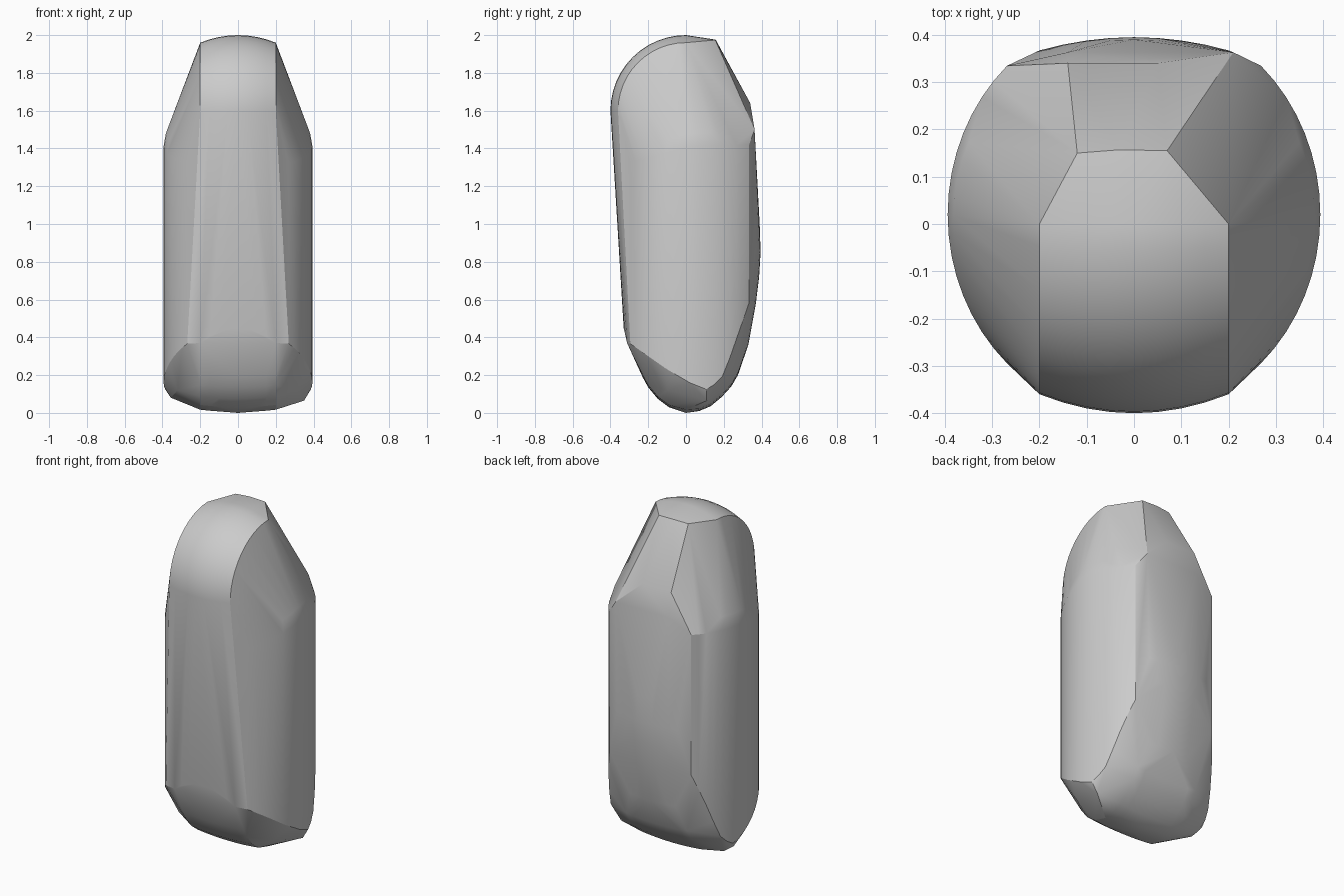
import bpy, bmesh, math

if "Cube" in bpy.data.objects:
    bpy.data.objects.remove(bpy.data.objects["Cube"])

pts = []


def lerp_table(table, v):
    """Piecewise linear lookup."""
    for (a, b), (c, d) in zip(table, table[1:]):
        if v <= c:
            return b + (d - b) * max(0, v - a) / (c - a)
    return table[-1][1]


def crown(y, z, depth_y=0.0, depth_z=0.0, half=0.2, n=8):
    """Row of points across x, bowed in at both ends."""
    for i in range(n + 1):
        t = -1 + 2 * i / n
        pts.append((half * t, y + depth_y * t * t, z + depth_z * t * t))


# rounded top cap rolling down to the front
for i in range(13):
    a = math.radians(90 + 90 * i / 12)
    crown(0.4 * math.cos(a), 1.6 + 0.4 * math.sin(a),
          -0.04 * math.cos(a), -0.04 * math.sin(a))
# rear end of the cap
pts += [(-0.12, 0.15, 1.972), (-0.03, 0.157, 1.976), (0.07, 0.155, 1.974)]

# front lower edge
crown(-0.33, 0.45, 0.018, -0.08)

# rounded keel, front to back
for y, z in [(-0.23, 0.19), (-0.2, 0.135), (-0.15, 0.075), (-0.09, 0.03), (0, 0.005),
             (0.07, 0.01), (0.13, 0.035), (0.19, 0.085), (0.24, 0.14), (0.275, 0.2)]:
    crown(y, z, 0, 0.012)
pts.append((0, 0, 0))

# bowed back
for y, z in [(0.33, 0.36), (0.37, 0.58), (0.387, 0.72), (0.395, 0.85), (0.39, 1.0), (0.374, 1.25)]:
    crown(y, z, -0.028)
pts += [(x, 0.363, 1.5) for x in (-0.14, 0.05, 0.21)]
pts += [(x, 0.34, 1.64) for x in (-0.14, 0.05)]

# curved sides, with varying top and bottom edge
lower = [(-0.3, 0.37), (-0.1, 0.23), (0.02, 0.16), (0.12, 0.12), (0.2, 0.2), (0.34, 0.6)]
upper = [(-0.3, 1.32), (0.02, 1.41), (0.34, 1.42)]
for side in (-1, 1):
    for i in range(17):
        a = math.radians(-47 + 94 * i / 16)
        x, y = 0.394 * math.cos(a), 0.02 + 0.43 * math.sin(a)
        pts.append((side * x, y, lerp_table(lower, y)))
        pts.append((side * x, y, lerp_table(upper, y)))
        # eased shoulder above the side
        if abs(a) < 0.5:
            pts.append((side * (x - 0.012), y * 0.9, lerp_table(upper, y) + 0.07))
pts += [(0.35, 0.11, 0.065), (-0.355, 0.06, 0.08), (-0.34, 0.13, 0.075),
        (0.31, -0.1, 0.12), (-0.32, -0.1, 0.12)]

# skin the sections with a convex shell
bm = bmesh.new()
for p in pts:
    bm.verts.new(p)
bmesh.ops.remove_doubles(bm, verts=bm.verts, dist=0.001)
res = bmesh.ops.convex_hull(bm, input=bm.verts)
bmesh.ops.delete(bm, geom=[v for v in bm.verts if not v.link_faces], context='VERTS')
bmesh.ops.recalc_face_normals(bm, faces=bm.faces)
mesh = bpy.data.meshes.new("body_shell")
bm.to_mesh(mesh)
bm.free()
body = bpy.data.objects.new("body_shell", mesh)
bpy.context.collection.objects.link(body)
bpy.context.view_layer.objects.active = body
body.select_set(True)
bpy.ops.object.shade_smooth_by_angle(angle=math.radians(20))
